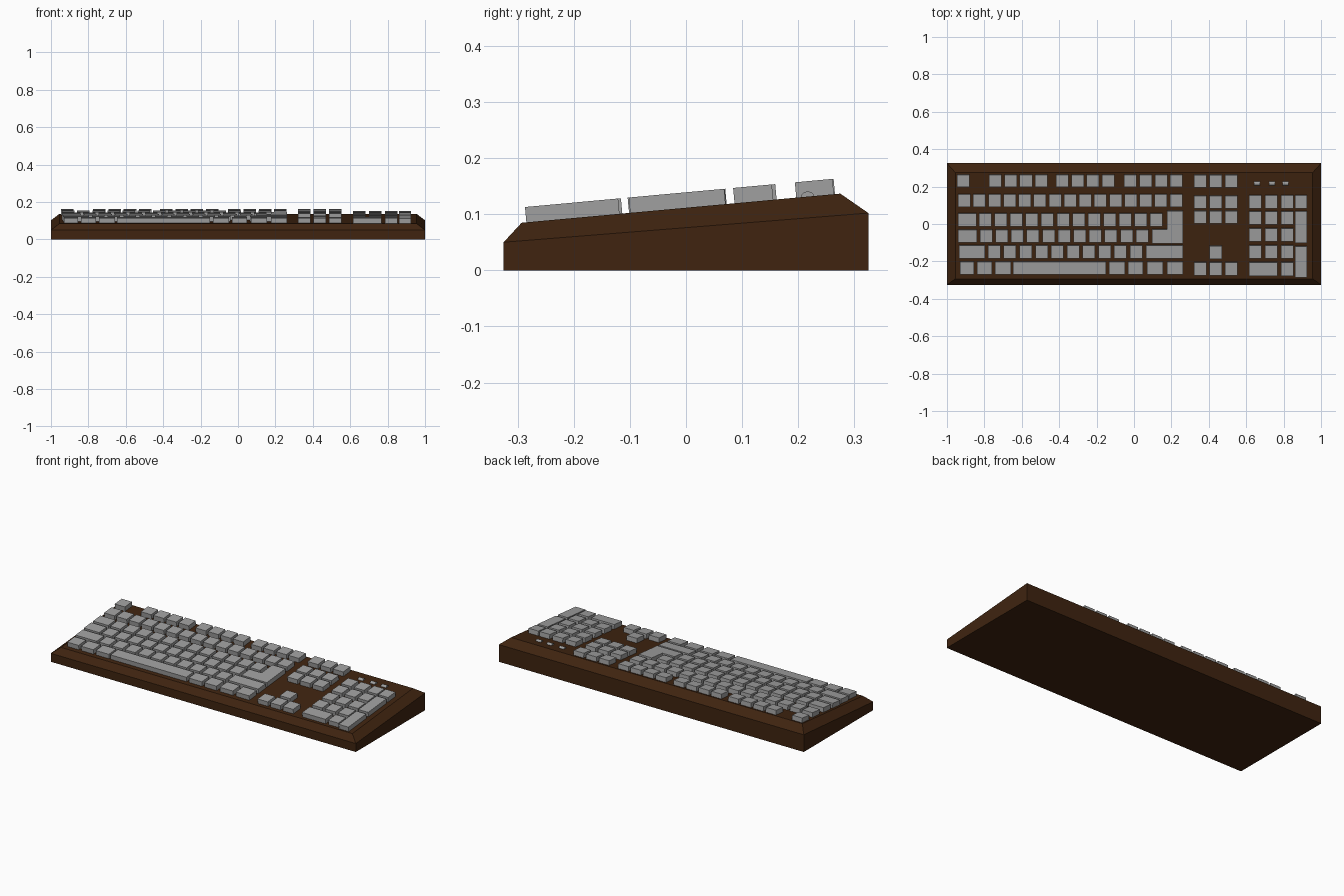
import bpy, bmesh, math
from mathutils import Vector, Matrix

if "Cube" in bpy.data.objects:
    bpy.data.objects.remove(bpy.data.objects["Cube"], do_unlink=True)


def material(name, rgb):
    m = bpy.data.materials.new(name)
    m.use_nodes = True
    m.diffuse_color = (*rgb, 1)
    m.node_tree.nodes["Principled BSDF"].inputs["Base Color"].default_value = (*rgb, 1)
    return m


BROWN = material("dark brown", (0.05, 0.0175, 0.005))
GREY = material("key grey", (0.35, 0.35, 0.35))

SLOPE = 0.0915
NORMAL = Vector((0, -SLOPE, 1)).normalized()
KEY_W = 0.067


def deck(y):
    return 0.1115 + SLOPE * (y + 0.0)


def finish(bm, name, mat):
    bmesh.ops.recalc_face_normals(bm, faces=bm.faces)
    mesh = bpy.data.meshes.new(name)
    bm.to_mesh(mesh)
    bm.free()
    mesh.materials.append(mat)
    obj = bpy.data.objects.new(name, mesh)
    bpy.context.collection.objects.link(obj)
    return obj


def prism(bm, outline):
    """Key block: flat top parallel to the sloping deck, sides square to it."""
    top = [Vector((x, y, deck(y) + 0.0275)) for x, y in outline]
    a = [bm.verts.new(p) for p in top]
    b = [bm.verts.new(p - NORMAL * 0.032) for p in top]
    bm.faces.new(a)
    bm.faces.new(b[::-1])
    n = len(a)
    for i in range(n):
        bm.faces.new((a[i], b[i], b[(i + 1) % n], a[(i + 1) % n]))


def key(bm, x0, x1, y0, y1):
    prism(bm, [(x0, y0), (x1, y0), (x1, y1), (x0, y1)])


def run(bm, x, count, pitch, y0, y1):
    for i in range(count):
        key(bm, x + i * pitch, x + i * pitch + KEY_W, y0, y1)


# Case: wedge with a chamfered upper rim
bm = bmesh.new()
rings = []
for hx, y0, y1, z0, z1 in [(1, -0.325, 0.325, 0, 0),
                           (1, -0.325, 0.325, 0.05, 0.102),
                           (0.955, -0.293, 0.275, deck(-0.293), deck(0.275))]:
    rings.append([bm.verts.new(p) for p in
                  [(-hx, y0, z0), (hx, y0, z0), (hx, y1, z1), (-hx, y1, z1)]])
bm.faces.new(rings[0][::-1])
bm.faces.new(rings[2])
for lo, hi in zip(rings, rings[1:]):
    for i in range(4):
        j = (i + 1) % 4
        bm.faces.new((lo[i], lo[j], hi[j], hi[i]))
finish(bm, "case", BROWN)

# Function row: one single key and three groups of four
bm = bmesh.new()
run(bm, -0.947, 1, 0, 0.198, 0.263)
for x in (-0.775, -0.417, -0.053):
    run(bm, x, 4, 0.082, 0.198, 0.263)
finish(bm, "function_keys", GREY)

# Main block
bm = bmesh.new()
run(bm, -0.941, 15, 0.0809, 0.09, 0.159)
rows = [(-0.941, -0.842, -0.829, 12, 0.0832, -0.013),
        (-0.941, -0.84, -0.824, 11, 0.0834, -0.1),
        (-0.936, -0.797, -0.781, 10, 0.0844, -0.185)]
for x0, x1, start, count, pitch, y in rows:
    key(bm, x0, x1, y, y + 0.069)
    run(bm, start, count, pitch, y, y + 0.069)
key(bm, 0.064, 0.262, -0.185, -0.116)
finish(bm, "letter_keys", GREY)

# L-shaped enter key
bm = bmesh.new()
prism(bm, [(0.096, -0.104), (0.262, -0.104), (0.262, 0.07),
           (0.176, 0.07), (0.176, -0.03), (0.096, -0.03)])
finish(bm, "enter_key", GREY)

# Bottom row with the space bar
bm = bmesh.new()
for x0, x1 in [(-0.93, -0.856), (-0.84, -0.76), (-0.743, -0.658),
               (-0.134, -0.048), (-0.032, 0.048), (0.07, 0.155), (0.176, 0.262)]:
    key(bm, x0, x1, -0.27, -0.202)
finish(bm, "modifier_keys", GREY)
bm = bmesh.new()
key(bm, -0.647, -0.15, -0.27, -0.202)
finish(bm, "space_bar", GREY)

# Navigation block and arrows
bm = bmesh.new()
for y in (0.194, 0.084, 0.002):
    run(bm, 0.321, 3, 0.083, y, y + 0.067)
finish(bm, "navigation_keys", GREY)
bm = bmesh.new()
run(bm, 0.404, 1, 0, -0.186, -0.118)
run(bm, 0.321, 3, 0.083, -0.275, -0.206)
finish(bm, "arrow_keys", GREY)

# Number pad with tall keys in the last column
bm = bmesh.new()
for y in (0.084, -0.002, -0.094, -0.185):
    run(bm, 0.615, 3, 0.0855, y, y + 0.069)
key(bm, 0.615, 0.768, -0.278, -0.207)
key(bm, 0.786, 0.853, -0.278, -0.207)
for y0, y1 in [(0.084, 0.153), (-0.102, 0.068), (-0.287, -0.121)]:
    key(bm, 0.861, 0.925, y0, y1)
finish(bm, "number_pad_keys", GREY)

# Indicator lights: small rounded bars lying in the deck
bm = bmesh.new()
for x in (0.658, 0.738, 0.81):
    place = Matrix.Translation((x, 0.217, deck(0.217) - 0.003)) @ Matrix.Rotation(math.pi / 2, 4, 'Y')
    bmesh.ops.create_cone(bm, cap_ends=True, segments=12, radius1=0.0125,
                          radius2=0.0125, depth=0.033, matrix=place)
finish(bm, "indicator_lights", GREY)
